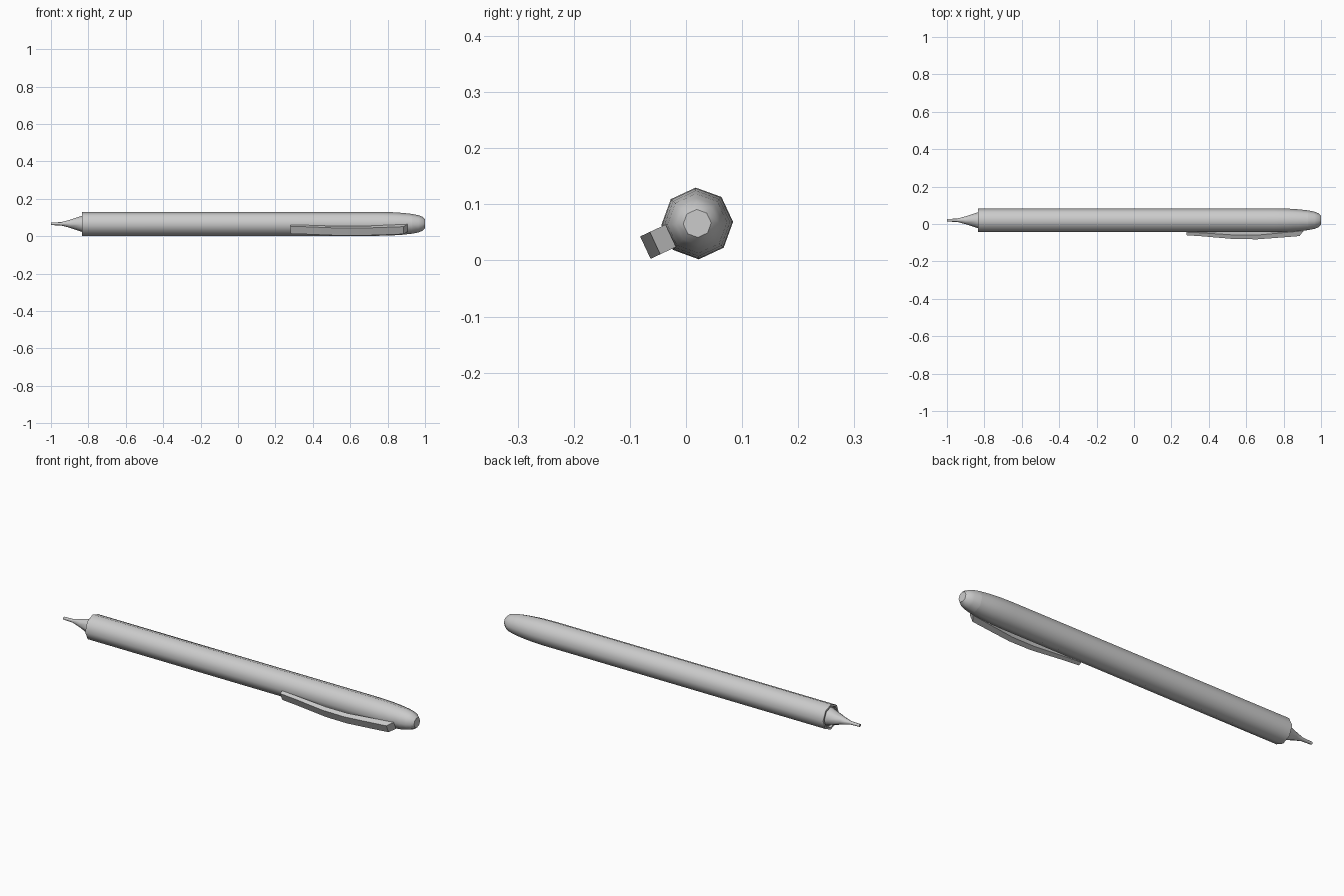
import bpy, bmesh, math
from mathutils import Vector

if "Cube" in bpy.data.objects:
    bpy.data.objects.remove(bpy.data.objects["Cube"])

CY, CZ = 0.02, 0.066          # pen axis, running along x
SIDES, START = 8, math.radians(92.5)


def finish(name, bm, angle):
    bmesh.ops.recalc_face_normals(bm, faces=bm.faces)
    me = bpy.data.meshes.new(name)
    bm.to_mesh(me)
    bm.free()
    ob = bpy.data.objects.new(name, me)
    bpy.context.collection.objects.link(ob)
    bpy.ops.object.select_all(action='DESELECT')
    ob.select_set(True)
    bpy.context.view_layer.objects.active = ob
    bpy.ops.object.shade_smooth_by_angle(angle=math.radians(angle))
    return ob


def loft(name, sections, angle):
    """Bridge equal-sized rings of points and cap both ends."""
    bm = bmesh.new()
    rings = [[bm.verts.new(p) for p in s] for s in sections]
    n = len(rings[0])
    for a, b in zip(rings, rings[1:]):
        for i in range(n):
            j = (i + 1) % n
            bm.faces.new((a[i], a[j], b[j], b[i]))
    bm.faces.new(rings[0])
    bm.faces.new(rings[-1])
    return finish(name, bm, angle)


def ring(x, r):
    angs = [START + math.tau * i / SIDES for i in range(SIDES)]
    return [(x, CY + r * math.cos(a), CZ + r * math.sin(a)) for a in angs]


def lathe(name, profile):
    return loft(name, [ring(x, r) for x, r in profile], 50)


# Barrel with a shallow recess at the writing end and a tapered rear
lathe("barrel", [(-0.822, 0.053), (-0.835, 0.054), (-0.835, 0.064), (0.75, 0.064),
                 (0.82, 0.0625), (0.88, 0.0585), (0.93, 0.053)])

# Rounded end cap
lathe("end_cap", [(0.93, 0.053), (0.965, 0.046), (0.985, 0.038), (1.0, 0.025)])

# Writing tip: cone running into a thin point
lathe("tip", [(-0.822, 0.047), (-0.84, 0.041), (-0.9, 0.021), (-0.945, 0.009), (-1.0, 0.007)])

# Bowed pocket clip on one facet: (x outer, x inner, outer distance, inner distance)
a = math.radians(205)
out = Vector((0, math.cos(a), math.sin(a)))
side = Vector((0, -math.sin(a), math.cos(a)))
axis = Vector((0, CY, CZ))


def clip_section(xo, xi, do, di, half=0.022):
    return [axis + Vector((x, 0, 0)) + out * d + side * s
            for x, d, s in ((xo, do, half), (xo, do, -half), (xi, di, -half), (xi, di, half))]


loft("pocket_clip", [clip_section(*s) for s in (
    (0.28, 0.28, 0.078, 0.060), (0.36, 0.36, 0.084, 0.064), (0.54, 0.54, 0.101, 0.077),
    (0.66, 0.66, 0.102, 0.077), (0.77, 0.77, 0.093, 0.066), (0.885, 0.907, 0.083, 0.052))], 30)
